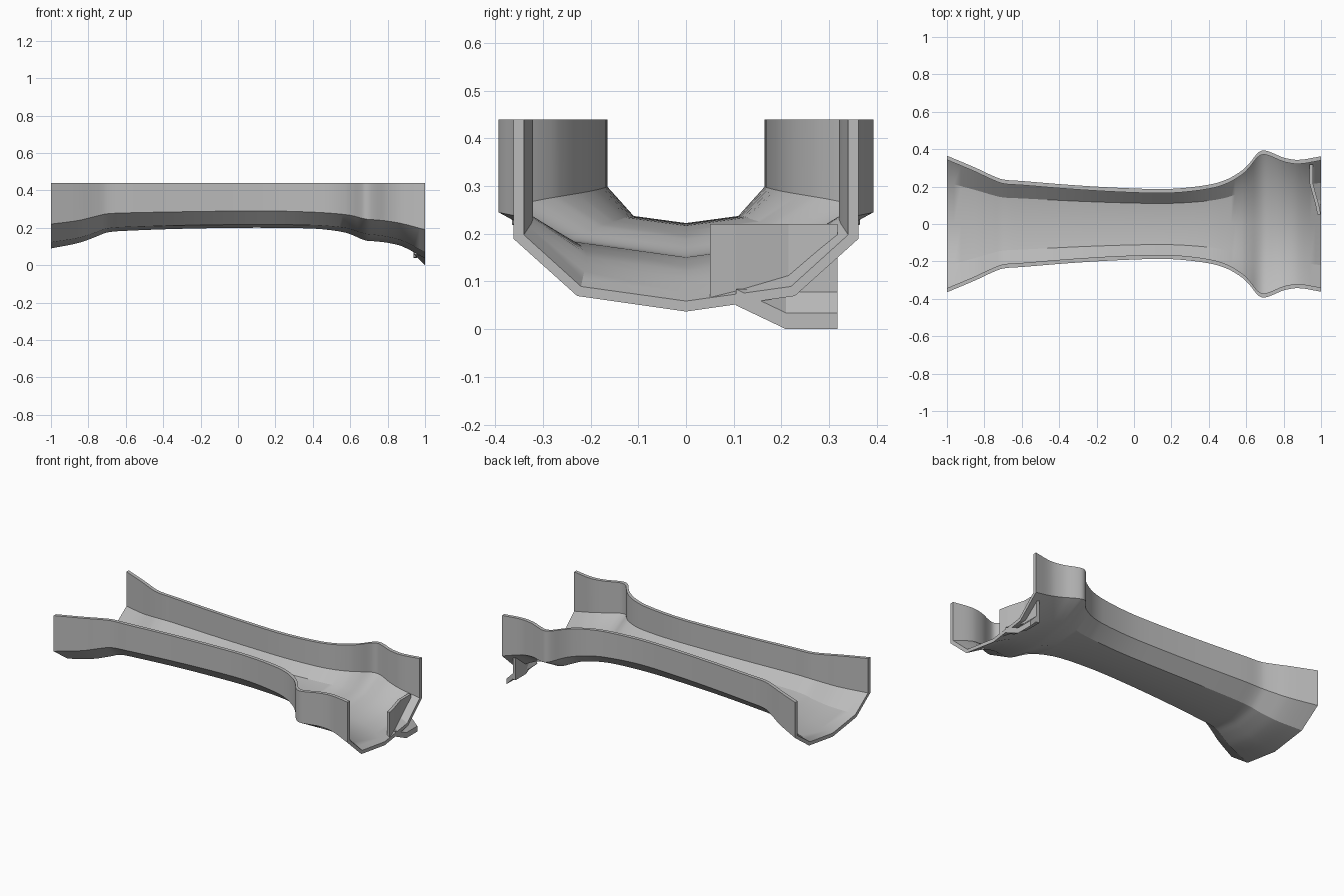
import bpy, bmesh, math

cube = bpy.data.objects.get("Cube")
if cube:
    bpy.data.objects.remove(cube, do_unlink=True)

grey = bpy.data.materials.new("plain grey")
grey.use_nodes = True
color = (0.5, 0.5, 0.5, 1)
grey.diffuse_color = color
grey.node_tree.nodes["Principled BSDF"].inputs["Base Color"].default_value = color

RIM = 0.44
WALL = 0.022

# Stations along the channel: x, outer half width, wall foot height, keel height
STATIONS = [
    (-1, .365, .22, .09), (-.85, .302, .24, .12), (-.76, .26, .262, .152),
    (-.7, .238, .275, .175), (-.6, .23, .28, .184), (-.3, .206, .286, .195),
    (0, .19, .29, .2), (.2, .188, .29, .2), (.4, .21, .284, .196),
    (.5, .24, .278, .187), (.58, .288, .27, .173), (.62, .328, .263, .158),
    (.66, .378, .252, .14), (.69, .393, .246, .131), (.73, .384, .243, .128),
    (.8, .355, .236, .12), (.88, .343, .222, .1), (1, .362, .19, .037),
]


def spline(rows, steps):
    """Smooth curve through the rows, tangents scaled for uneven spacing."""
    def slope(i, k):
        a, b = rows[max(i - 1, 0)], rows[min(i + 1, len(rows) - 1)]
        return (b[k] - a[k]) / (b[0] - a[0])
    out = []
    for i in range(len(rows) - 1):
        a, b = rows[i], rows[i + 1]
        h = b[0] - a[0]
        for s in range(steps):
            t = s / steps
            row = [a[0] + h * t]
            for k in range(1, len(a)):
                row.append((2*t**3 - 3*t*t + 1) * a[k] + (3*t*t - 2*t**3) * b[k]
                           + h * ((t**3 - 2*t*t + t) * slope(i, k)
                                  + (t**3 - t*t) * slope(i + 1, k)))
            out.append(row)
    return out + [list(rows[-1])]


def section(w, foot, keel):
    """Closed channel cross-section as (y, z) points."""
    m, zm = 0.63 * w, keel + 0.09 * w
    outer = [(w, RIM), (w, foot), (m, zm), (0, keel)]
    inner = [(w - WALL, RIM), (w - WALL, foot + .008),
             (m - .008, zm + .02), (0, keel + WALL)]
    mirror = lambda pts: [(-y, z) for y, z in reversed(pts[:-1])]
    return outer + mirror(outer) + list(reversed(inner + mirror(inner)))


def loft(name, rings):
    """Skin closed rings of 3D points and cap both ends."""
    bm = bmesh.new()
    loops = [[bm.verts.new(p) for p in ring] for ring in rings]
    n = len(loops[0])
    for a, b in zip(loops, loops[1:]):
        for i in range(n):
            j = (i + 1) % n
            bm.faces.new((a[i], a[j], b[j], b[i]))
    bm.faces.new(loops[0])
    bm.faces.new(loops[-1])
    bmesh.ops.recalc_face_normals(bm, faces=bm.faces)
    mesh = bpy.data.meshes.new(name)
    bm.to_mesh(mesh)
    bm.free()
    mesh.materials.append(grey)
    obj = bpy.data.objects.new(name, mesh)
    bpy.context.collection.objects.link(obj)
    return obj


# Flared channel with a faceted floor
channel = loft("channel", [[(x, y, z) for y, z in section(w, f, k)]
                           for x, w, f, k in spline(STATIONS, 4)])
bpy.context.view_layer.objects.active = channel
channel.select_set(True)
bpy.ops.object.shade_smooth_by_angle(angle=math.radians(28))

# Bent divider plate across one side of the open end: y, front x, bottom z
PLATE = [(.05, .999, .055), (.105, .988, .052), (.215, .957, .04), (.317, .957, .04)]
loft("divider_plate", [[(x, y, low), (x, y, .22), (x - .018, y, .22), (x - .018, y, low)]
                       for y, x, low in PLATE])

# Sloping lip under the plate: y, bottom z at the tip
LIP = [(.105, .05), (.21, 0), (.317, 0)]
loft("end_lip", [[(1, y, z), (1, y, z + .034), (.95, y, .085), (.94, y, .06)]
                 for y, z in LIP])
